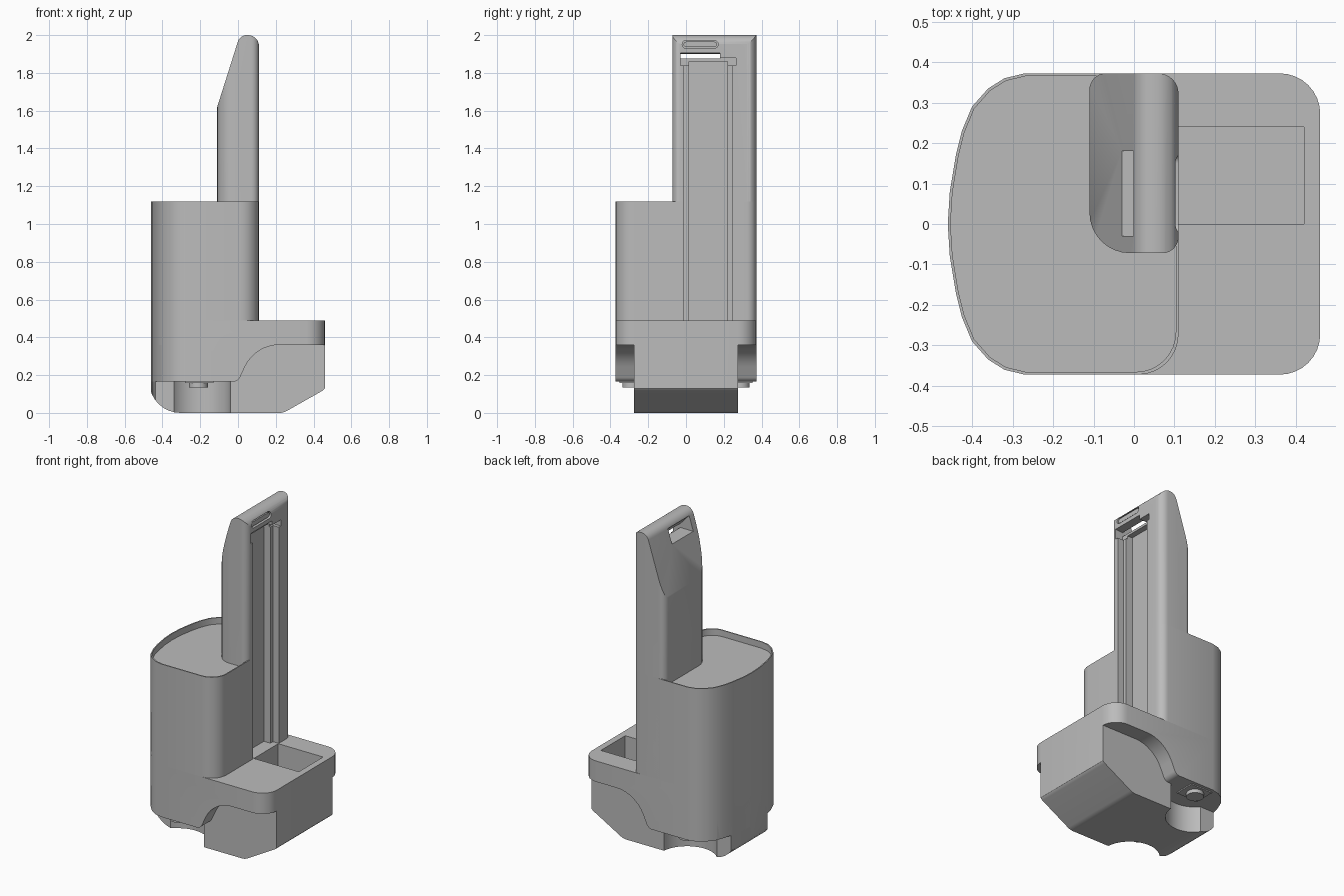
import bpy, bmesh, math
from mathutils import Vector

if "Cube" in bpy.data.objects:
    bpy.data.objects.remove(bpy.data.objects["Cube"], do_unlink=True)

grey = bpy.data.materials.new("plain grey")
grey.use_nodes = True
tone = (0.5, 0.5, 0.5, 1)
grey.diffuse_color = tone
grey.node_tree.nodes["Principled BSDF"].inputs["Base Color"].default_value = tone


def rounded(corners, steps=8):
    """Polygon whose corners (a, b, radius) are replaced by arcs."""
    out = []
    for i, (a, b, r) in enumerate(corners):
        p = Vector((a, b))
        if not r:
            out.append((a, b))
            continue
        u = (Vector(corners[i - 1][:2]) - p).normalized()
        v = (Vector(corners[(i + 1) % len(corners)][:2]) - p).normalized()
        half = u.angle(v) / 2
        centre = p + (u + v).normalized() * r / math.sin(half)
        start = p + u * r / math.tan(half) - centre
        end = p + v * r / math.tan(half) - centre
        sweep = math.pi - 2 * half
        for k in range(steps + 1):
            t = k / steps
            q = centre + (start * math.sin((1 - t) * sweep) + end * math.sin(t * sweep)) / math.sin(sweep)
            out.append((q.x, q.y))
    return out


def rect(a0, a1, b0, b1):
    return [(a0, b0), (a1, b0), (a1, b1), (a0, b1)]


def circle(x, y, r, n=32):
    return [(x + r * math.cos(math.tau * k / n), y + r * math.sin(math.tau * k / n)) for k in range(n)]


def prism(name, pts, axis, lo, hi):
    """Extrude a flat outline along one axis."""
    place = {"X": lambda a, b, t: (t, a, b),
             "Y": lambda a, b, t: (a, t, b),
             "Z": lambda a, b, t: (a, b, t)}[axis]
    bm = bmesh.new()
    low = [bm.verts.new(place(a, b, lo)) for a, b in pts]
    high = [bm.verts.new(place(a, b, hi)) for a, b in pts]
    bm.faces.new(low)
    bm.faces.new(high)
    for i in range(len(pts)):
        bm.faces.new((low[i - 1], low[i], high[i], high[i - 1]))
    bmesh.ops.recalc_face_normals(bm, faces=bm.faces)
    mesh = bpy.data.meshes.new(name)
    bm.to_mesh(mesh)
    bm.free()
    mesh.materials.append(grey)
    ob = bpy.data.objects.new(name, mesh)
    bpy.context.collection.objects.link(ob)
    return ob


def activate(ob):
    bpy.ops.object.select_all(action="DESELECT")
    ob.select_set(True)
    bpy.context.view_layer.objects.active = ob


def carve(ob, pts, axis, lo, hi, operation="DIFFERENCE"):
    cutter = prism("cutter", pts, axis, lo, hi)
    mod = ob.modifiers.new("carve", "BOOLEAN")
    mod.operation, mod.solver, mod.object = operation, "EXACT", cutter
    activate(ob)
    bpy.ops.object.modifier_apply(modifier=mod.name)
    bpy.data.objects.remove(cutter, do_unlink=True)


# Plan outlines
DEPTH = 0.372
WALL = 0.11
bow = [(-0.27, DEPTH), (-0.32, 0.36), (-0.36, 0.335), (-0.4, 0.29), (-0.425, 0.23),
       (-0.44, 0.17), (-0.455, 0.08)]
bow = bow + [(-0.46, 0)] + [(x, -y) for x, y in reversed(bow)]
bow = [(x, y, 0) for x, y in bow]
base_plan = rounded(bow + [(0.46, -DEPTH, 0.1), (0.46, DEPTH, 0.1)])
tank_plan = rounded(bow + [(WALL, -DEPTH, 0.1), (WALL, DEPTH, 0.05)])
mast_plan = rounded([(WALL, -0.072, 0.04), (WALL, DEPTH, 0.05),
                     (-WALL, DEPTH, 0.04), (-WALL, -0.072, 0.1)])

# Base skirt with the swept lower edge
skirt_side = rounded([(-0.6, 0.165, 0), (0, 0.165, 0.04), (0.09, 0.36, 0.2),
                      (0.6, 0.36, 0), (0.6, 0.49, 0), (-0.6, 0.49, 0)])
skirt = prism("base_skirt", skirt_side, "Y", -0.5, 0.5)
carve(skirt, base_plan, "Z", 0, 1, "INTERSECT")

# Central lower block, scooped at the sides and narrowed to a rounded nose
block_side = rounded([(-0.47, 0.36, 0), (-0.47, 0, 0.165), (0.24, 0, 0.08),
                      (0.47, 0.13, 0.05), (0.47, 0.36, 0)])
block = prism("lower_block", block_side, "Y", -0.275, 0.275)
carve(block, base_plan, "Z", -0.1, 1, "INTERSECT")
for side in (-1, 1):
    carve(block, circle(-0.21, side * 0.29, 0.17, 48), "Z", -0.1, 0.168)
    beside = sorted((side * 0.18, side * 0.4))
    carve(block, rect(-0.6, -0.22, *beside), "Z", -0.1, 0.168)

# Open pocket in the base
for part in (skirt, block):
    carve(part, rect(WALL, 0.42, 0, 0.24), "Z", 0.28, 0.6)

# Tank with a sunken top inside a thin rim
tank = prism("tank", tank_plan, "Z", 0.49, 1.12)
inner = [((x + 0.175) * 0.976 - 0.175, y * 0.982) for x, y in tank_plan]
carve(tank, inner, "Z", 1.08, 1.3)

# Upright mast with a sloped, rounded head
edge = WALL + 0.001
mast_side = rounded([(-0.2, 0.49, 0), (edge, 0.49, 0), (edge, 2, 0.058),
                     (0.01, 2, 0.05), (-0.2, 1.335, 0)])
mast = prism("mast", mast_side, "Y", -0.5, 0.5)
carve(mast, mast_plan, "Z", 0.4, 2.1, "INTERSECT")

# Stepped guide channel in the mast and the tank behind it
for part in (tank, mast):
    carve(part, rect(-0.01, 0.245, 0.4, 1.85), "X", 0.07, 0.2)
    carve(part, rect(0.015, 0.22, 0.4, 1.86), "X", 0.025, 0.2)
carve(mast, rect(-0.03, 0.265, 1.84, 1.878), "X", 0.06, 0.2)

# Through slot and latch recess in the mast head
slot = [(-0.2, 1.875), (0.2, 1.875), (0.2, 1.915), (0.06, 1.9), (0, 1.965), (-0.2, 1.965)]
carve(mast, slot, "Y", -0.03, 0.18)


def pill(gap):
    y0, y1, z0, z1 = -0.02 + gap, 0.17 - gap, 1.93 + gap, 1.972 - gap
    r = (z1 - z0) * 0.49
    return rounded([(y0, z0, r), (y1, z0, r), (y1, z1, r), (y0, z1, r)])


carve(mast, pill(0), "X", 0.085, 0.2)
latch = prism("latch_button", pill(0.007), "X", 0.08, 0.103)

# Feet on thin mounting plates
for side, label in ((-1, "right"), (1, "left")):
    y = side * 0.287
    prism(label + "_foot_plate", rect(-0.28, -0.13, y - 0.065, y + 0.065), "Z", 0.158, 0.166)
    prism(label + "_foot", circle(-0.21, y, 0.05), "Z", 0.135, 0.166)

# Smooth curved walls, keep edges sharp
for ob in list(bpy.context.scene.objects):
    if ob.type == "MESH" and grey.name in ob.data.materials:
        activate(ob)
        bpy.ops.object.shade_smooth_by_angle(angle=math.radians(30))
